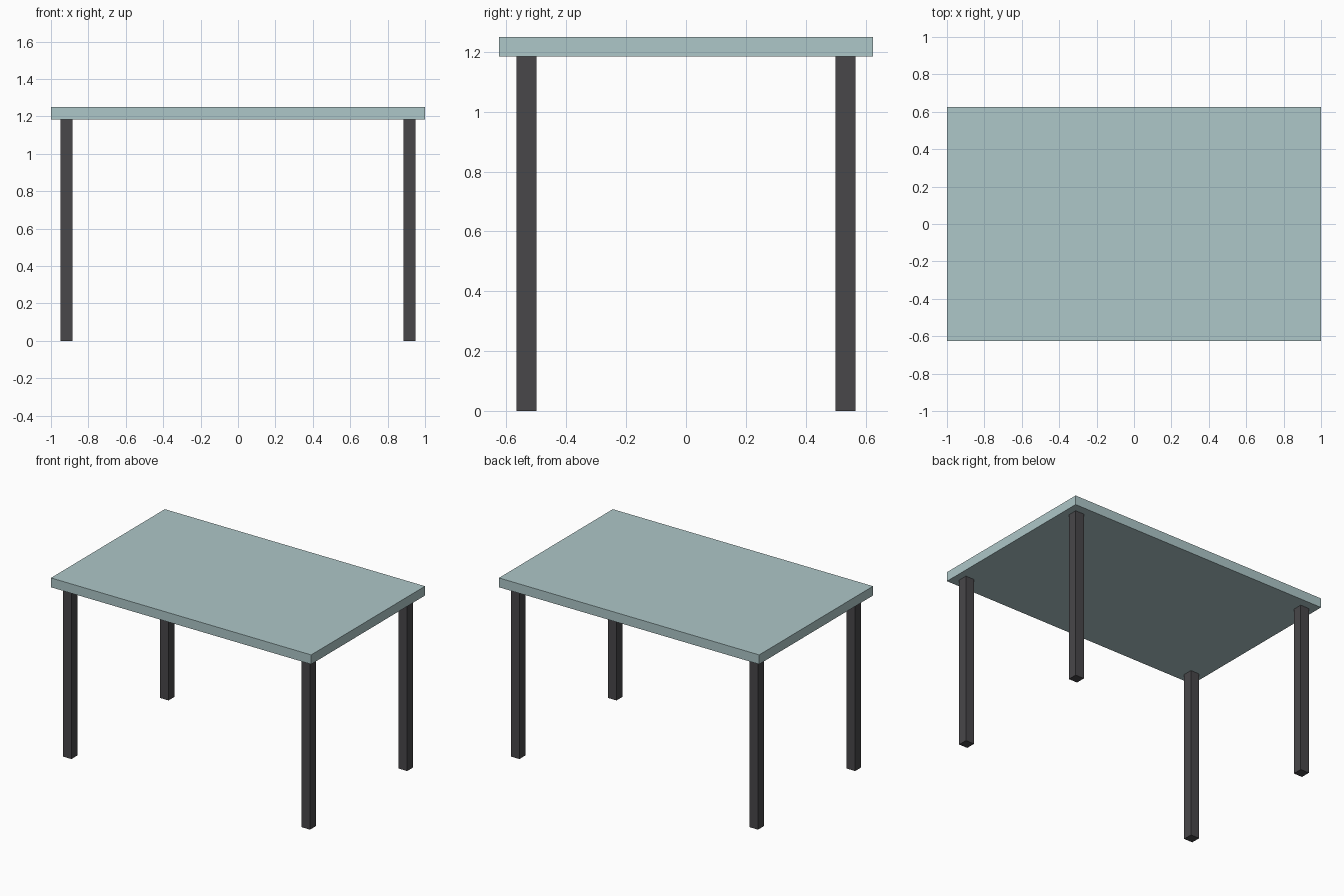
import bpy

if "Cube" in bpy.data.objects:
    bpy.data.objects.remove(bpy.data.objects["Cube"])

TOP_Z, THICK = 1.25, 0.065
LEG_W, LEG_X, LEG_Y = 0.066, 0.917, 0.533


def material(name, rgb):
    mat = bpy.data.materials.new(name)
    mat.diffuse_color = (*rgb, 1.0)
    mat.use_nodes = True
    mat.node_tree.nodes["Principled BSDF"].inputs["Base Color"].default_value = mat.diffuse_color
    return mat


def box(name, center, size, mat):
    bpy.ops.mesh.primitive_cube_add(size=1, location=center)
    obj = bpy.context.object
    obj.name = name
    obj.scale = size
    bpy.ops.object.transform_apply(location=False, rotation=False, scale=True)
    obj.data.materials.append(mat)
    return obj


pale_teal = material("pale_teal", (0.42, 0.57, 0.58))
charcoal = material("charcoal", (0.065, 0.063, 0.068))

# Table top slab
box("table_top", (0, 0, TOP_Z - THICK / 2), (2.0, 1.25, THICK), pale_teal)

# Four square legs standing under the slab
leg_h = TOP_Z - THICK
for sx, side in ((-1, "left"), (1, "right")):
    for sy, end in ((-1, "front"), (1, "back")):
        box(f"{end}_{side}_leg", (sx * LEG_X, sy * LEG_Y, leg_h / 2),
            (LEG_W, LEG_W, leg_h), charcoal)
